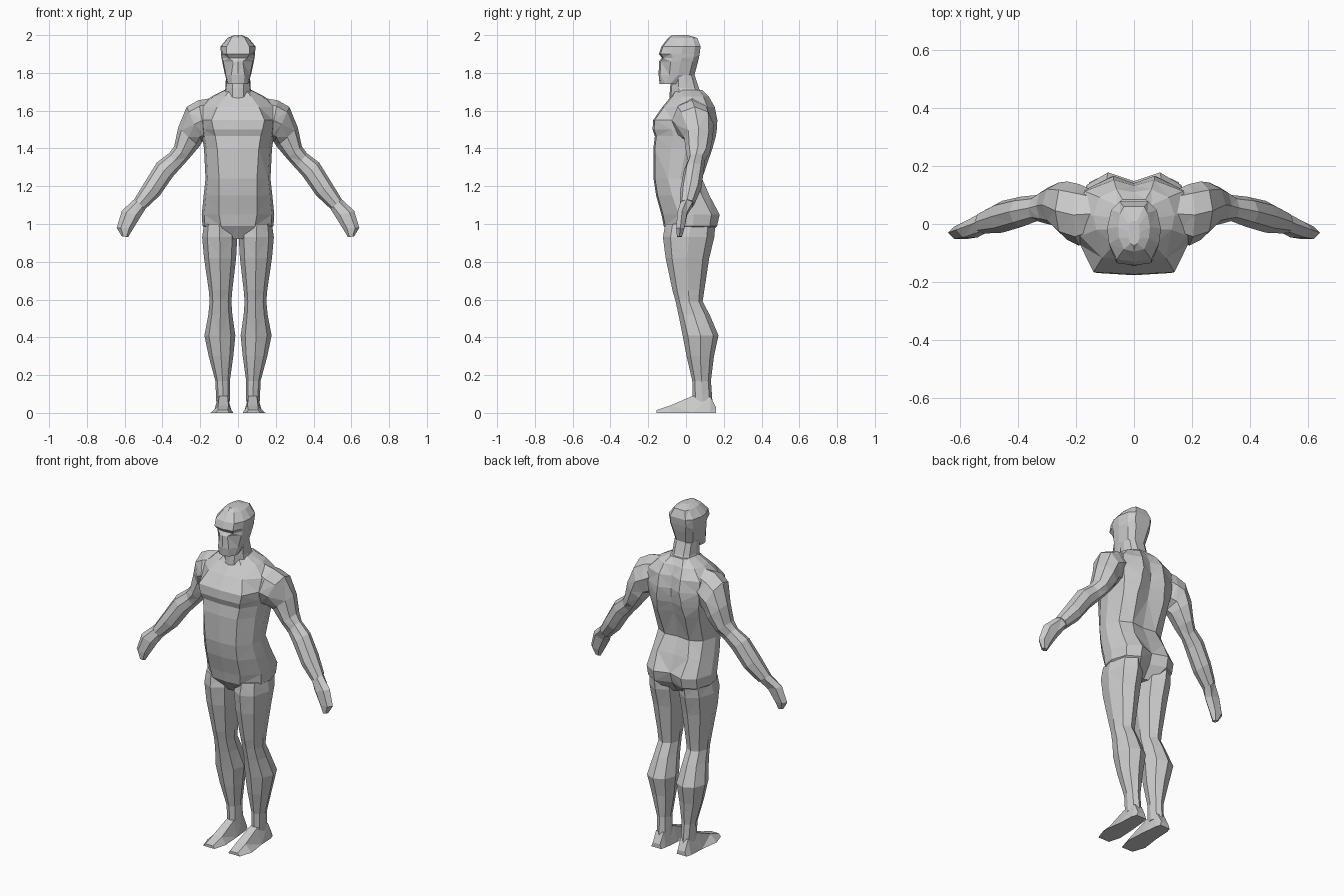
import bpy, bmesh, math
from mathutils import Vector


def loft(name, rings, mirror=False):
    """Skin a stack of equal-length point rings, capped at both ends."""
    bm = bmesh.new()
    vr = [[bm.verts.new(p) for p in r] for r in rings]
    n = len(vr[0])
    for a, b in zip(vr, vr[1:]):
        for i in range(n):
            j = (i + 1) % n
            bm.faces.new((a[i], a[j], b[j], b[i]))
    bm.faces.new(vr[0])
    bm.faces.new(vr[-1])
    bmesh.ops.triangulate(bm, faces=bm.faces[:])
    bmesh.ops.recalc_face_normals(bm, faces=bm.faces[:])
    me = bpy.data.meshes.new(name)
    bm.to_mesh(me)
    bm.free()
    ob = bpy.data.objects.new(name, me)
    bpy.context.collection.objects.link(ob)
    if mirror:
        ob.modifiers.new("mirror", "MIRROR")
    return ob


def body_ring(z, w, yf, wf, yb, wb, groove):
    """Symmetric horizontal section: half width, front/back depth and flat widths, spine groove."""
    d = yb - yf
    side = [(wf, yf + 0.008), (0.93 * w, yf + 0.3 * d), (w, yf + 0.55 * d),
            (0.85 * w, yf + 0.86 * d), (wb, yb)]
    pts = [(0, yf)] + side + [(0, yb - groove)] + [(-x, y) for x, y in reversed(side)]
    return [(x, y, z) for x, y in pts]


def limb_ring(xo, zo, xi, zi, yf, yb, n=8):
    """Tilted oval section between an outer and an inner point."""
    o, i = Vector((xo, 0, zo)), Vector((xi, 0, zi))
    c, u = (o + i) / 2, (o - i) / 2
    c.y = (yf + yb) / 2
    v = Vector((0, (yb - yf) / 2, 0))
    return [c + u * math.cos(t) + v * math.sin(t)
            for t in (2 * math.pi * k / n for k in range(n))]


# Torso with hips, chest, spine groove and shoulder slope
torso = [
    (0.92, 0.09, -0.07, 0.04, 0.10, 0.05, 0.02),
    (0.99, 0.188, -0.118, 0.09, 0.165, 0.09, 0.035),
    (1.05, 0.192, -0.13, 0.10, 0.178, 0.09, 0.03),
    (1.15, 0.182, -0.158, 0.10, 0.125, 0.10, 0.01),
    (1.24, 0.172, -0.172, 0.10, 0.085, 0.08, 0.01),
    (1.40, 0.18, -0.173, 0.11, 0.14, 0.09, 0.025),
    (1.465, 0.19, -0.165, 0.12, 0.158, 0.08, 0.025),
    (1.50, 0.195, -0.177, 0.13, 0.163, 0.08, 0.025),
    (1.55, 0.20, -0.174, 0.14, 0.166, 0.07, 0.025),
    (1.62, 0.20, -0.125, 0.11, 0.152, 0.07, 0.02),
    (1.675, 0.14, -0.08, 0.07, 0.12, 0.06, 0.01),
    (1.71, 0.07, -0.06, 0.04, 0.085, 0.04, 0.0),
]
loft("torso", [body_ring(*r) for r in torso])

# Neck
neck = [
    (1.66, 0.08, -0.088, 0.03, 0.10, 0.04, 0.0),
    (1.72, 0.066, -0.085, 0.03, 0.068, 0.03, 0.0),
    (1.79, 0.064, -0.075, 0.03, 0.045, 0.03, 0.0),
]
loft("neck", [body_ring(*r) for r in neck])

# Head with chin, eye hollow and brow
head = [
    (1.742, 0.055, -0.14, 0.03, -0.035, 0.02, 0.0),
    (1.79, 0.069, -0.145, 0.035, 0.045, 0.03, 0.0),
    (1.86, 0.084, -0.143, 0.025, 0.064, 0.04, 0.0),
    (1.88, 0.088, -0.128, 0.05, 0.068, 0.045, 0.0),
    (1.90, 0.09, -0.143, 0.06, 0.072, 0.05, 0.0),
    (1.94, 0.093, -0.13, 0.06, 0.077, 0.05, 0.0),
    (1.985, 0.055, -0.095, 0.035, 0.06, 0.035, 0.0),
    (2.0, 0.02, -0.075, 0.012, 0.01, 0.01, 0.0),
]
loft("head", [body_ring(*r) for r in head])

# Arms from shoulder to wrist
arm = [
    (0.15, 1.665, 0.15, 1.47, -0.05, 0.12),
    (0.21, 1.655, 0.17, 1.44, -0.075, 0.138),
    (0.272, 1.62, 0.19, 1.435, -0.055, 0.147),
    (0.317, 1.51, 0.205, 1.41, -0.01, 0.143),
    (0.338, 1.41, 0.26, 1.345, 0.0, 0.125),
    (0.365, 1.375, 0.305, 1.295, 0.01, 0.10),
    (0.43, 1.325, 0.345, 1.25, -0.01, 0.095),
    (0.495, 1.22, 0.415, 1.15, -0.03, 0.08),
    (0.55, 1.13, 0.49, 1.08, -0.033, 0.045),
]
loft("arm", [limb_ring(*r) for r in arm], True)

# Mitten-like hands
hand = [
    (0.55, 1.13, 0.49, 1.08, -0.033, 0.04),
    (0.615, 1.07, 0.515, 1.04, -0.05, 0.01),
    (0.642, 0.98, 0.555, 0.975, -0.055, -0.005),
    (0.615, 0.935, 0.582, 0.93, -0.05, -0.02),
]
loft("hand", [limb_ring(*r, 6) for r in hand], True)

# Legs: height, inner and outer x, front and back y
leg = [
    (1.00, 0.02, 0.18, -0.11, 0.155),
    (0.93, 0.004, 0.19, -0.122, 0.15),
    (0.82, 0.01, 0.18, -0.108, 0.123),
    (0.65, 0.03, 0.155, -0.072, 0.097),
    (0.59, 0.035, 0.15, -0.055, 0.088),
    (0.52, 0.03, 0.157, -0.04, 0.125),
    (0.41, 0.014, 0.178, -0.018, 0.172),
    (0.30, 0.025, 0.155, 0.003, 0.148),
    (0.17, 0.043, 0.12, 0.033, 0.132),
    (0.06, 0.042, 0.115, 0.035, 0.14),
]
loft("leg", [limb_ring(xo, z, xi, z, yf, yb) for z, xi, xo, yf, yb in leg], True)

# Wedge feet: y, bottom inner/outer x, top inner/outer x, top height
foot = [
    (0.16, 0.05, 0.115, 0.058, 0.105, 0.025),
    (0.13, 0.042, 0.125, 0.055, 0.105, 0.085),
    (0.035, 0.032, 0.13, 0.055, 0.10, 0.09),
    (-0.08, 0.025, 0.145, 0.05, 0.105, 0.04),
    (-0.155, 0.045, 0.12, 0.055, 0.105, 0.015),
]
loft("foot", [[(a, y, 0), (b, y, 0), (d, y, h), (c, y, h)] for y, a, b, c, d, h in foot], True)
